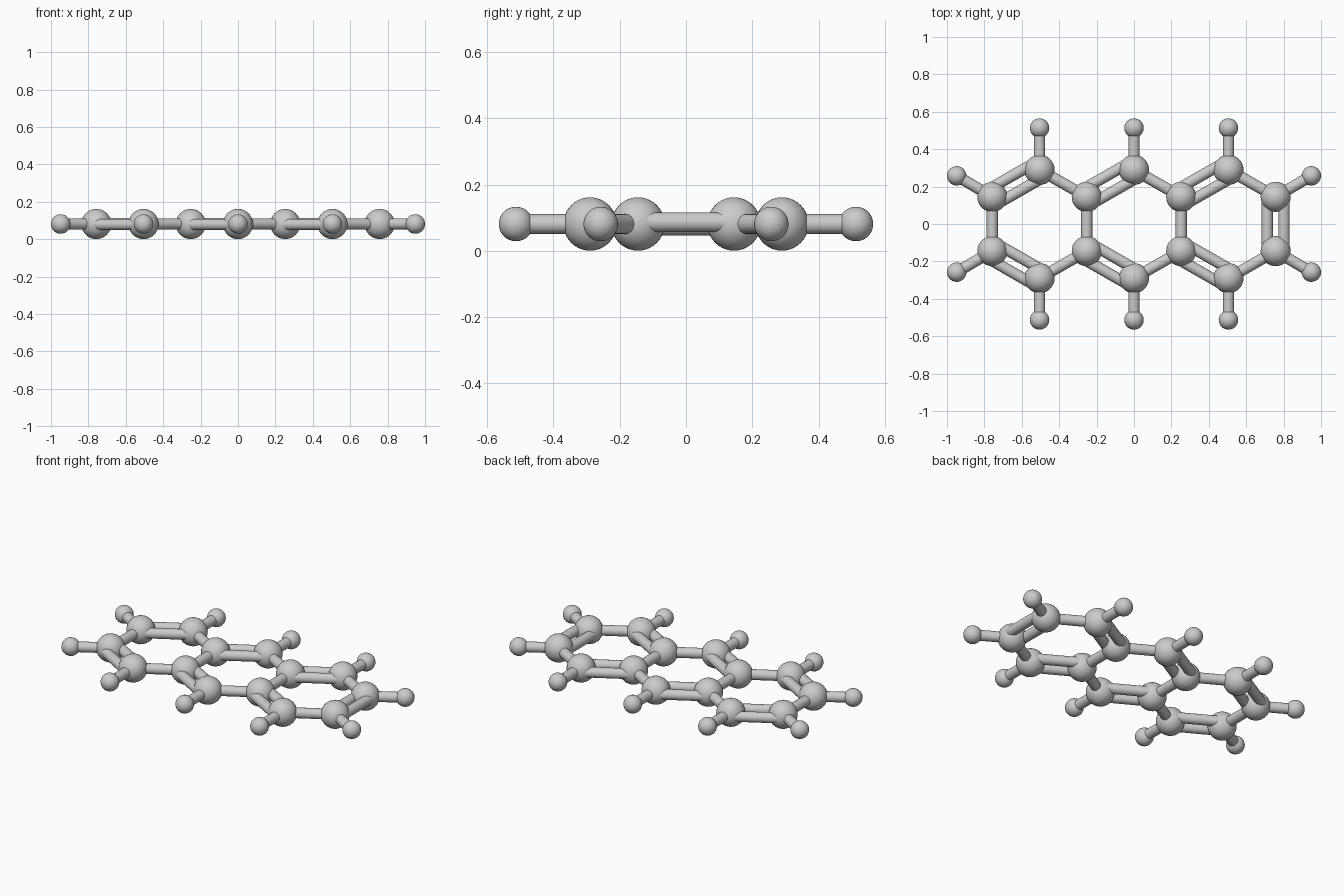
import bpy
from mathutils import Vector

if "Cube" in bpy.data.objects:
    bpy.data.objects.remove(bpy.data.objects["Cube"])

Z = 0.081              # height of the molecule plane
BIG_R, SMALL_R, BOND_R = 0.0805, 0.052, 0.03
DX, Y1, Y2 = 0.2525, 0.145, 0.2895   # hexagon grid spacing


def smooth():
    bpy.ops.object.shade_smooth_by_angle()


def ball(name, p, r):
    bpy.ops.mesh.primitive_uv_sphere_add(segments=32, ring_count=20, radius=r, location=p)
    bpy.context.object.name = name
    smooth()


def rod(name, a, b):
    d = b - a
    bpy.ops.mesh.primitive_cylinder_add(vertices=24, radius=BOND_R, depth=d.length,
                                        location=(a + b) / 2)
    o = bpy.context.object
    o.name = name
    o.rotation_euler = d.to_track_quat('Z', 'Y').to_euler()
    smooth()


def double_rod(name, a, b):
    d = (b - a).normalized()
    off = Vector((-d.y, d.x, 0)) * 0.045
    off.z = off.x * 0.12
    for s in (1, -1):
        rod(name, a + off * s, b + off * s)


def carbon(i, side):
    # zigzag edge: odd columns are the outer peaks
    return Vector((i * DX, side * (Y2 if i % 2 == 0 else Y1), Z)) if i in (-2, 0, 2) \
        else Vector((i * DX, side * Y1, Z))


# two mirrored zigzag edges
for side in (1, -1):
    for i in range(-3, 4):
        ball("carbon_ball", carbon(i, side), BIG_R)
    for i in range(-3, 3):
        link = double_rod if i % 2 else rod
        link("edge_bond", carbon(i, side), carbon(i + 1, side))
    # outward hydrogens on the peaks
    for i in (-2, 0, 2):
        h = Vector((i * DX, side * 0.513, Z))
        ball("hydrogen_ball", h, SMALL_R)
        rod("hydrogen_bond", carbon(i, side), h)
    # end hydrogens
    for i in (-3, 3):
        h = Vector((0.948 * i / 3, side * 0.2575, Z))
        ball("hydrogen_ball", h, SMALL_R)
        rod("hydrogen_bond", carbon(i, side), h)

# cross bonds joining the two edges
for i in (-3, -1, 1):
    rod("cross_bond", carbon(i, -1), carbon(i, 1))
double_rod("end_double_bond", carbon(3, -1), carbon(3, 1))
